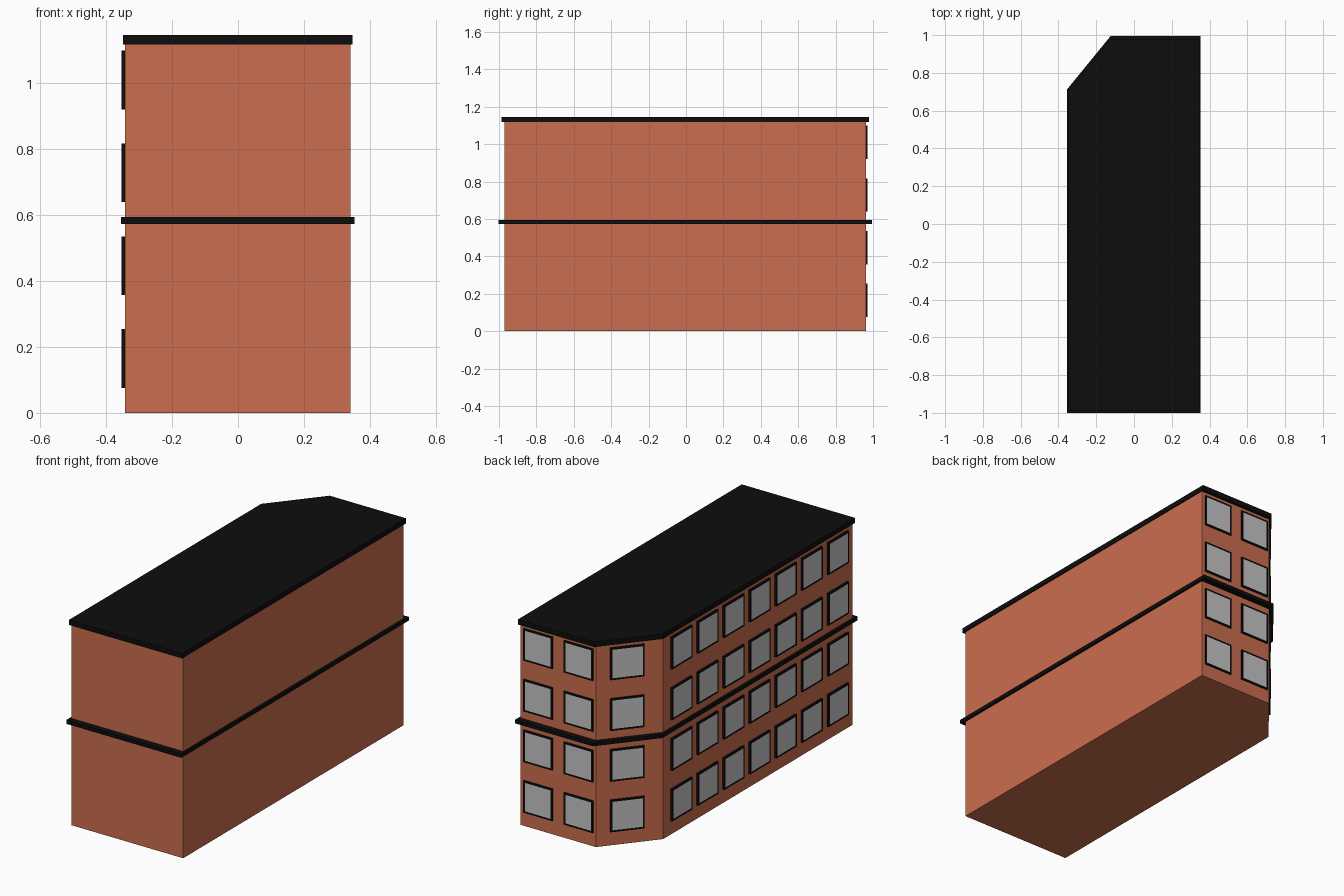
import bpy, bmesh, math
from mathutils import Matrix, Vector

if "Cube" in bpy.data.objects:
    bpy.data.objects.remove(bpy.data.objects["Cube"])


def material(name, rgb):
    m = bpy.data.materials.new(name)
    m.diffuse_color = (*rgb, 1)
    m.use_nodes = True
    m.node_tree.nodes["Principled BSDF"].inputs["Base Color"].default_value = m.diffuse_color
    return m


BRICK = material("brick", (0.59, 0.155, 0.077))
BLACK = material("black trim", (0.004, 0.004, 0.004))
GLASS = material("grey glass", (0.56, 0.56, 0.56))

# Floor plan, a long block with one back corner cut off
PLAN = [(0.342, -0.97), (0.342, 0.963), (-0.12, 0.963), (-0.343, 0.69), (-0.343, -0.97)]


def finish(bm, name, mats):
    me = bpy.data.meshes.new(name)
    bm.to_mesh(me)
    bm.free()
    for m in mats:
        me.materials.append(m)
    ob = bpy.data.objects.new(name, me)
    bpy.context.collection.objects.link(ob)
    return ob


def slab(name, scale, z0, z1, mat):
    """Extrude the floor plan, scaled about its middle, between two heights."""
    bm = bmesh.new()
    cy = -0.003
    f = bm.faces.new([bm.verts.new((x * scale, cy + (y - cy) * scale, z0)) for x, y in PLAN])
    top = bmesh.ops.extrude_face_region(bm, geom=[f])["geom"]
    bmesh.ops.translate(bm, vec=(0, 0, z1 - z0),
                        verts=[v for v in top if isinstance(v, bmesh.types.BMVert)])
    bmesh.ops.recalc_face_normals(bm, faces=bm.faces[:])
    return finish(bm, name, [mat])


slab("brick_walls", 1.0, 0.0, 1.12, BRICK)
slab("middle_band", 1.033, 0.573, 0.594, BLACK)
slab("flat_roof", 1.017, 1.118, 1.146, BLACK)

# Windows: frame box with a glass face inset in its outer side
SIZE, BORDER = 0.178, 0.014
FLOORS = [0.165, 0.446, 0.728, 1.01]


def window(name, x, y, z, normal, depth):
    n = Vector((*normal, 0)).normalized()
    side = Vector((0, 0, 1)).cross(n)
    rot = Matrix((side, n, Vector((0, 0, 1)))).transposed().to_4x4()
    bm = bmesh.new()
    bmesh.ops.create_cube(bm, size=1, matrix=Matrix.Diagonal((SIZE, 2 * depth, SIZE, 1)))
    outer = max(bm.faces, key=lambda f: f.calc_center_median().y)
    bmesh.ops.inset_region(bm, faces=[outer], thickness=BORDER)
    outer.material_index = 1
    bm.transform(Matrix.Translation((x, y, z)) @ rot)
    bmesh.ops.recalc_face_normals(bm, faces=bm.faces[:])
    finish(bm, name, [BLACK, GLASS])


(bx, by), (lx, ly) = PLAN[2], PLAN[3]
t = 0.465
for z in FLOORS:
    for i in range(7):
        window("side_window", lx, 0.537 - 0.2288 * i, z, (-1, 0), 0.011)
    for x in (0.233, -0.016):
        window("back_window", x, by, z, (0, 1), 0.007)
    window("corner_window", bx + (lx - bx) * t, by + (ly - by) * t, z,
           (ly - by, bx - lx), 0.009)
